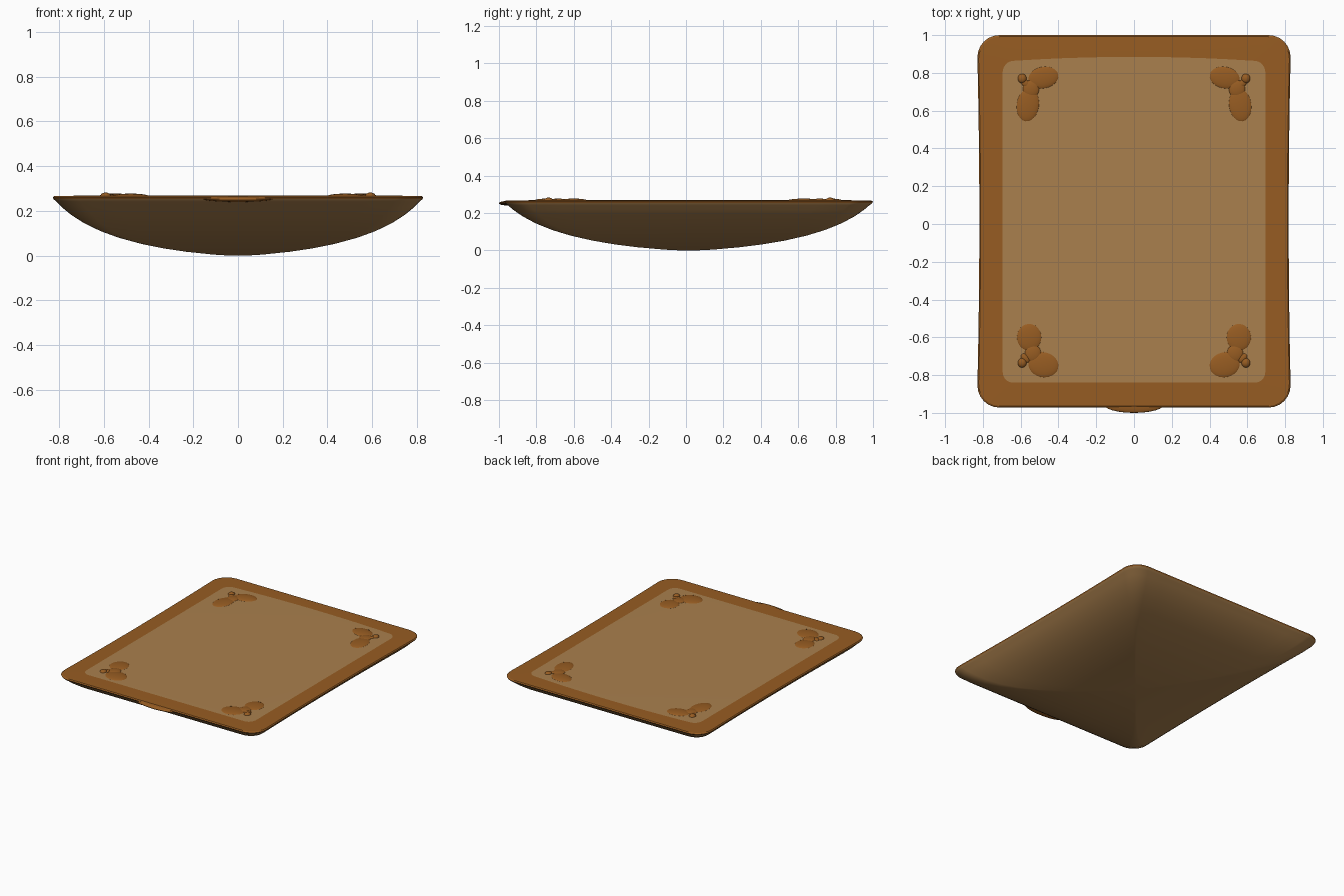
import bpy, bmesh, math
from mathutils import Matrix

if "Cube" in bpy.data.objects:
    bpy.data.objects.remove(bpy.data.objects["Cube"])


def material(name, rgb):
    m = bpy.data.materials.new(name)
    m.diffuse_color = (*rgb, 1)
    m.use_nodes = True
    m.node_tree.nodes["Principled BSDF"].inputs["Base Color"].default_value = m.diffuse_color
    return m


TAN = material("tan fabric", (0.40, 0.215, 0.075))
ORANGE = material("orange brown trim", (0.31, 0.108, 0.016))


def finish(bm, name, mats, angle=35):
    me = bpy.data.meshes.new(name)
    bm.normal_update()
    bm.to_mesh(me)
    bm.free()
    for m in mats:
        me.materials.append(m)
    ob = bpy.data.objects.new(name, me)
    bpy.context.collection.objects.link(ob)
    bpy.ops.object.select_all(action='DESELECT')
    ob.select_set(True)
    bpy.context.view_layer.objects.active = ob
    bpy.ops.object.shade_smooth_by_angle(angle=math.radians(angle))
    return ob


CORNER, EDGE = 7, 10


def outline(hx, hy, r, cy=0.0, waist=0.0, bow=0.0):
    """Rounded rectangle; waist pulls the long sides in, bow lifts the back edge."""
    arcs = []
    for k, (sx, sy) in enumerate([(1, 1), (-1, 1), (-1, -1), (1, -1)]):
        for i in range(CORNER):
            a = math.pi / 2 * (k + i / (CORNER - 1))
            arcs.append((sx * (hx - r) + r * math.cos(a), sy * (hy - r) + r * math.sin(a)))
    pts = []
    for i, p in enumerate(arcs):
        pts.append(p)
        if i % CORNER == CORNER - 1:
            q = arcs[(i + 1) % len(arcs)]
            for j in range(1, EDGE):
                t = j / EDGE
                pts.append((p[0] + (q[0] - p[0]) * t, p[1] + (q[1] - p[1]) * t))
    out = []
    for x, y in pts:
        x *= 1 - waist * max(0, 1 - (y / hy) ** 2)
        if y > 0:
            y += bow * max(0, 1 - (x / hx) ** 2)
        out.append((x, y + cy))
    return out


# Cushion body: stacked rounded rectangles (scale, height), underside to top
HX, HY, CY = 0.832, 0.986, 0.014
profile = [(0.05, 0.0), (0.13, 0.004), (0.28, 0.017), (0.40, 0.032), (0.52, 0.052),
           (0.64, 0.079), (0.74, 0.109), (0.83, 0.145), (0.90, 0.182), (0.95, 0.216),
           (0.98, 0.241), (0.995, 0.252), (1.0, 0.260), (0.992, 0.266)]
bm = bmesh.new()
rings = []
for s, z in profile:
    r = 0.12 * s ** 2 * min(1, s + 0.1)
    pts = outline(HX * s, HY * s, r, CY, 0.016)
    rings.append([bm.verts.new((x, y, z)) for x, y in pts])
# Border ends at the inset panel outline
panel = outline(0.695, 0.85, 0.055, 0.01, 0.0, 0.025)
rings.append([bm.verts.new((x, y, 0.268)) for x, y in panel])
n = len(rings[0])
for k in range(len(rings) - 1):
    a, b = rings[k], rings[k + 1]
    for i in range(n):
        j = (i + 1) % n
        f = bm.faces.new((a[i], a[j], b[j], b[i]))
        f.material_index = 1 if profile[k][1] > 0.25 else 0
bm.faces.new(list(reversed(rings[0])))
bm.faces.new(rings[-1])
finish(bm, "cushion_body", [TAN, ORANGE], 25)


def ellipsoid(bm, x, y, z, rx, ry, rz, turn=0):
    mat = (Matrix.Translation((x, y, z)) @ Matrix.Rotation(math.radians(turn), 4, 'Z')
           @ Matrix.Diagonal((rx, ry, rz, 1)))
    bmesh.ops.create_uvsphere(bm, u_segments=24, v_segments=12, radius=1, matrix=mat)


# Corner ornaments: two flat lobes joined by a neck, plus a small knob
back = [(0.48, 0.775, 0.085, 0.060, -12), (0.562, 0.630, 0.062, 0.092, 8),
        (0.545, 0.715, 0.045, 0.05, 0)]
front = [(0.48, -0.745, 0.085, 0.070, 12), (0.555, -0.600, 0.068, 0.075, 0),
         (0.535, -0.685, 0.045, 0.05, 0)]
for side, label in ((-1, "left"), (1, "right")):
    for row, lobes, ky in (("back", back, 0.77), ("front", front, -0.735)):
        bm = bmesh.new()
        for x, y, rx, ry, turn in lobes:
            ellipsoid(bm, side * x, y, 0.264, rx, ry, 0.013, side * turn)
        ellipsoid(bm, side * 0.592, ky, 0.264, 0.024, 0.026, 0.018)
        ellipsoid(bm, side * 0.575, ky - math.copysign(0.025, ky), 0.264, 0.03, 0.02, 0.011, side * 45)
        finish(bm, f"{row}_{label}_ornament", [ORANGE], 60)

# Small seam bulge in the middle of the front edge
bm = bmesh.new()
ellipsoid(bm, 0, -0.955, 0.252, 0.16, 0.045, 0.012)
finish(bm, "front_seam_bulge", [ORANGE], 60)
